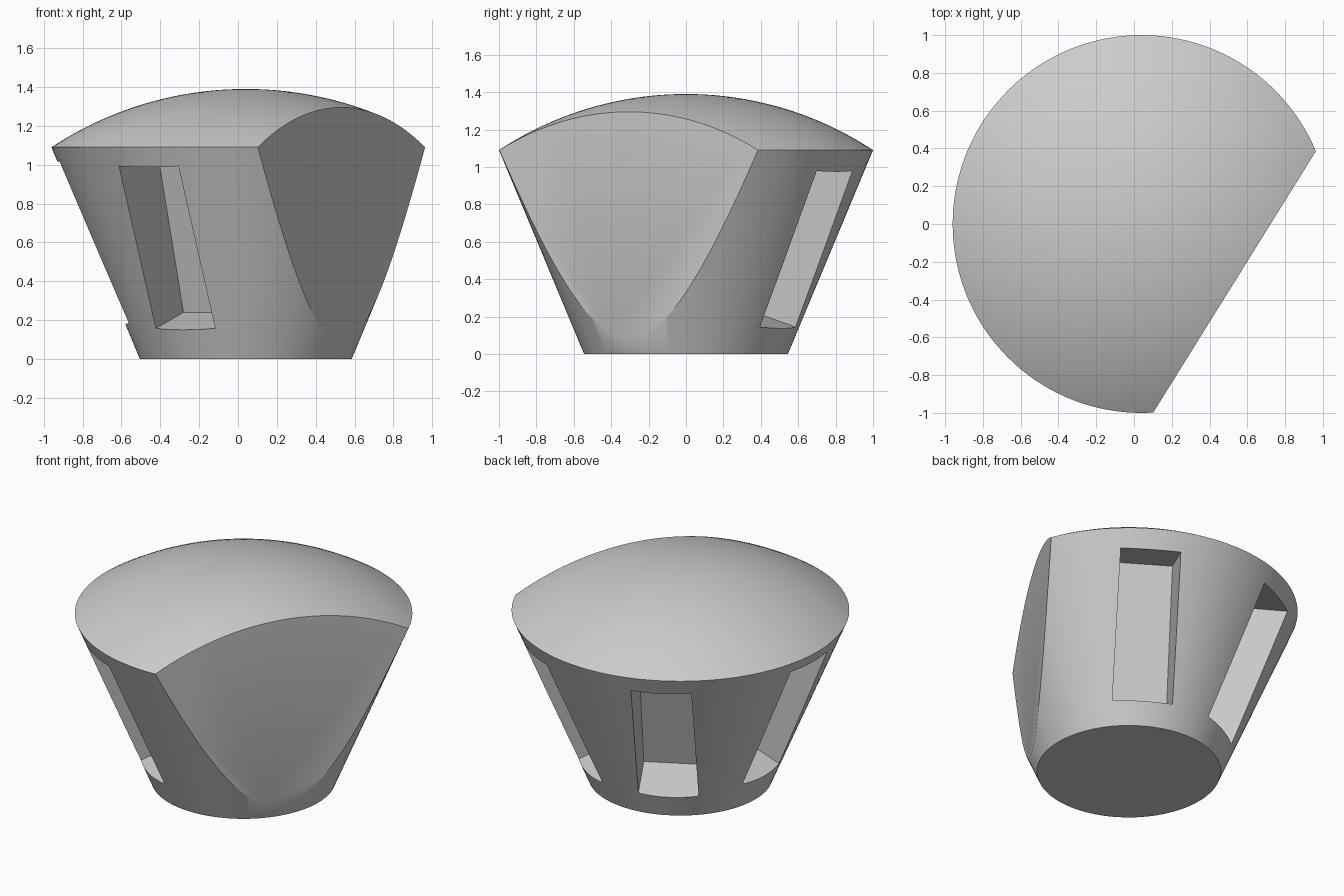
import bpy
import bmesh
import math
from mathutils import Matrix, Vector

default = bpy.data.objects.get("Cube")
if default:
    bpy.data.objects.remove(default, do_unlink=True)

AXIS_X = 0.04                  # the round body's axis
BASE_R, RIM_R = 0.545, 1.0
RIM_Z, DOME_RISE = 1.09, 0.30
FLAT_ANGLE, FLAT_DIST = -31.9, 0.58
SEGMENTS = 160

grey = bpy.data.materials.new("light grey")
grey.use_nodes = True
colour = (0.6, 0.6, 0.6, 1)
grey.diffuse_color = colour
grey.node_tree.nodes["Principled BSDF"].inputs["Base Color"].default_value = colour


def make_object(name, bm):
    bmesh.ops.recalc_face_normals(bm, faces=bm.faces)
    mesh = bpy.data.meshes.new(name)
    bm.to_mesh(mesh)
    bm.free()
    obj = bpy.data.objects.new(name, mesh)
    bpy.context.collection.objects.link(obj)
    obj.data.materials.append(grey)
    return obj


def cut_box(body, name, origin, axes, size):
    """Cut a box whose corner-face centre is origin: depth and height grow outward, width is centred."""
    bm = bmesh.new()
    bmesh.ops.create_cube(bm, size=1)
    for v in bm.verts:
        d, w, h = v.co.x + 0.5, v.co.y, v.co.z + 0.5
        v.co = origin + axes[0] * d * size[0] + axes[1] * w * size[1] + axes[2] * h * size[2]
    cutter = make_object(name, bm)
    cutter.hide_render = True
    mod = body.modifiers.new(name, "BOOLEAN")
    mod.operation = "DIFFERENCE"
    mod.solver = "EXACT"
    mod.object = cutter
    bpy.context.view_layer.objects.active = body
    bpy.ops.object.modifier_apply(modifier=mod.name)
    bpy.data.objects.remove(cutter, do_unlink=True)


# Tapered body with a spherical dome, turned from one profile
dome_r = (RIM_R ** 2 + DOME_RISE ** 2) / (2 * DOME_RISE)
dome_z = RIM_Z + DOME_RISE - dome_r
half = math.asin(RIM_R / dome_r)
steps = 20
profile = [(0, 0), (BASE_R, 0)]
profile += [(dome_r * math.sin(half * i / steps), dome_z + dome_r * math.cos(half * i / steps))
            for i in range(steps, -1, -1)]
bm = bmesh.new()
verts = [bm.verts.new((r, 0, z)) for r, z in profile]
edges = [bm.edges.new(pair) for pair in zip(verts, verts[1:])]
bmesh.ops.spin(bm, geom=verts + edges, cent=(0, 0, 0), axis=(0, 0, 1),
               angle=math.tau, steps=SEGMENTS, use_duplicate=False)
bmesh.ops.remove_doubles(bm, verts=bm.verts, dist=1e-4)
base = [f for f in bm.faces if f.calc_center_median().z < 1e-4]
bmesh.ops.dissolve_faces(bm, faces=base)
bmesh.ops.translate(bm, verts=bm.verts, vec=(AXIS_X, 0, 0))
body = make_object("domed_body", bm)

# Vertical flat side
up = Vector((0, 0, 1))
axis = Vector((AXIS_X, 0, 0))
turn = Matrix.Rotation(math.radians(FLAT_ANGLE), 3, "Z")
out, side = turn @ Vector((1, 0, 0)), turn @ Vector((0, 1, 0))
cut_box(body, "flat_cutter", axis + out * FLAT_DIST - up, (out, side, up), (2, 4, 4))

# Four slanted slots around the rest of the wall, with small shifts along each
lean = math.radians(17)
for angle, shift in ((58, -0.01), (118, 0), (178, 0.035), (238, 0.005)):
    turn = Matrix.Rotation(math.radians(angle), 3, "Z")
    out, side = turn @ Vector((1, 0, 0)), turn @ Vector((0, 1, 0))
    along = out * math.sin(lean) + up * math.cos(lean)
    normal = out * math.cos(lean) - up * math.sin(lean)
    corner = axis + out * 0.315 + up * 0.235 + along * shift
    cut_box(body, "slot_cutter", corner, (normal, side, along), (0.8, 0.36, 0.903))

# Smooth round surfaces, crisp edges
bpy.ops.object.select_all(action="DESELECT")
body.select_set(True)
bpy.context.view_layer.objects.active = body
bpy.ops.object.shade_smooth_by_angle(angle=math.radians(30))
